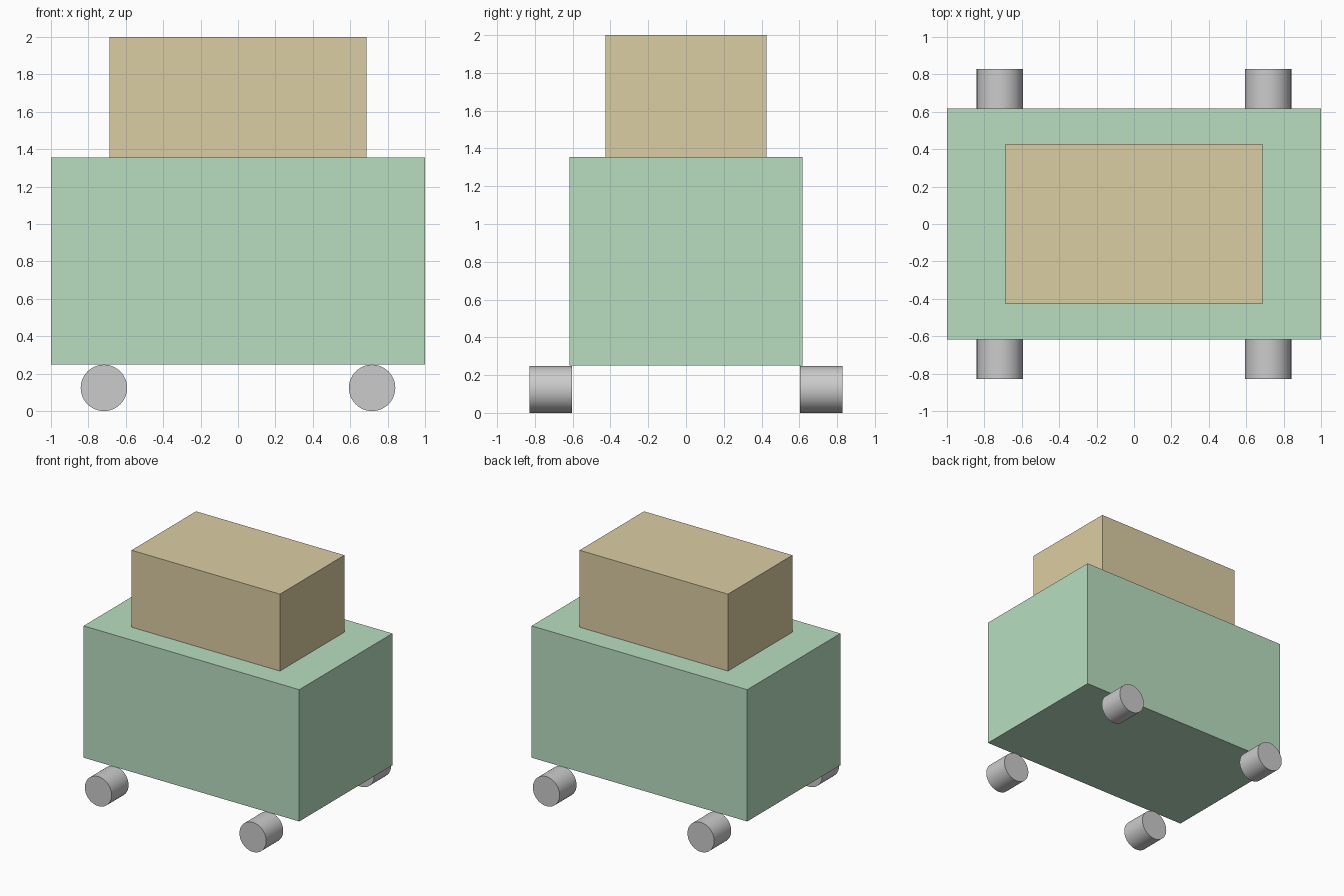
import bpy
import math

if "Cube" in bpy.data.objects:
    bpy.data.objects.remove(bpy.data.objects["Cube"])


def material(name, rgb):
    mat = bpy.data.materials.new(name)
    mat.diffuse_color = (*rgb, 1)
    mat.use_nodes = True
    mat.node_tree.nodes["Principled BSDF"].inputs["Base Color"].default_value = mat.diffuse_color
    return mat


def box(name, half_x, half_y, z0, z1, mat):
    bpy.ops.mesh.primitive_cube_add(size=1, location=(0, 0, (z0 + z1) / 2))
    obj = bpy.context.object
    obj.name = name
    obj.scale = (2 * half_x, 2 * half_y, z1 - z0)
    bpy.ops.object.transform_apply(location=False, rotation=False, scale=True)
    obj.data.materials.append(mat)


def wheel(name, x, y):
    bpy.ops.mesh.primitive_cylinder_add(
        vertices=48, radius=WHEEL_R, depth=WHEEL_WIDTH,
        location=(x, y, WHEEL_R), rotation=(math.pi / 2, 0, 0))
    bpy.context.object.name = name
    bpy.ops.object.shade_smooth_by_angle(angle=math.radians(30))


WHEEL_R = 0.124
WHEEL_WIDTH = 0.225

# Lower body and upper cabin
box("body", 1.0, 0.617, 0.25, 1.355, material("green", (0.48, 0.73, 0.53)))
box("cabin", 0.688, 0.427, 1.355, 2.0, material("tan", (0.71, 0.61, 0.36)))

# Four wheels under the long edges of the body
for end, x in (("left", -0.717), ("right", 0.717)):
    for side, y in (("front", -0.715), ("back", 0.715)):
        wheel(f"{side}_{end}_wheel", x, y)
